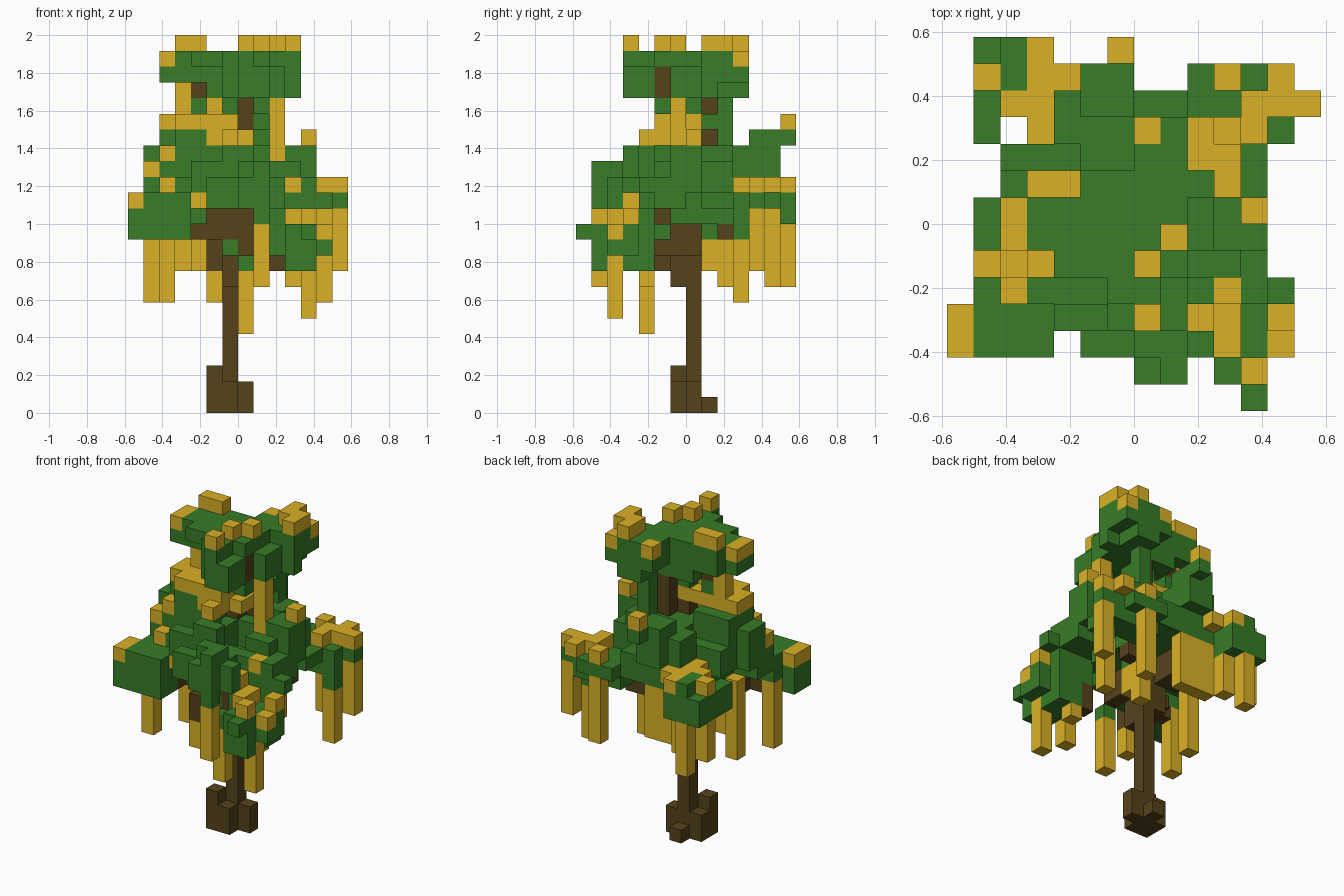
import bpy
import bmesh
from mathutils import Vector

cube = bpy.data.objects.get("Cube")
if cube:
    bpy.data.objects.remove(cube, do_unlink=True)

UNIT = 1 / 12
cells = {}


def fill(part, x, y, z):
    """Fill a block of cells; later blocks replace earlier ones."""
    for i in range(*x):
        for j in range(*y):
            for k in range(*z):
                cells[i, j, k] = part


def wood(x, y, z):
    fill("trunk", x, y, z)


def leaf(x, y, z):
    fill("leaves", x, y, z)


def gold(x, y, z):
    fill("golden_leaves", x, y, z)


def vine(x, y, low, high):
    gold((x, x + 1), (y, y + 1), (low, high))


def tip(x, y, top):
    vine(x, y, top - 1, top)


# Middle canopy, with a notch at the front that bares the trunk
leaf(x=(-5, 0), y=(-2, 3), z=(14, 16))
leaf(x=(0, 4), y=(0, 3), z=(14, 16))
leaf(x=(2, 4), y=(-2, 0), z=(14, 16))
leaf(x=(-4, 3), y=(-3, 3), z=(13, 14))
leaf(x=(-4, 0), y=(-3, -2), z=(14, 15))
leaf(x=(-3, 2), y=(-4, -2), z=(13, 15))
leaf(x=(-3, 1), y=(-4, -3), z=(15, 16))
leaf(x=(-1, 0), y=(-3, -2), z=(15, 17))
leaf(x=(-2, 3), y=(-5, -4), z=(13, 15))
leaf(x=(0, 2), y=(-5, -4), z=(13, 16))
leaf(x=(0, 1), y=(-6, -5), z=(13, 15))
leaf(x=(1, 2), y=(-6, -5), z=(12, 16))
leaf(x=(-1, 1), y=(-4, -3), z=(15, 17))
leaf(x=(2, 5), y=(-3, 0), z=(13, 15))
leaf(x=(3, 5), y=(-1, 1), z=(14, 17))
leaf(x=(4, 5), y=(1, 3), z=(13, 14))
leaf(x=(5, 6), y=(-3, -2), z=(13, 14))
leaf(x=(4, 5), y=(-3, -2), z=(12, 15))
leaf(x=(-6, -4), y=(-1, 1), z=(14, 17))
leaf(x=(-6, -4), y=(-2, 0), z=(13, 15))
leaf(x=(-5, -4), y=(-1, 2), z=(15, 18))
leaf(x=(-4, -2), y=(-2, 2), z=(15, 18))
leaf(x=(-2, -1), y=(-2, 3), z=(15, 17))
leaf(x=(-1, 3), y=(1, 3), z=(15, 17))
leaf(x=(-3, 2), y=(3, 5), z=(13, 15))
leaf(x=(-3, 0), y=(3, 5), z=(14, 17))
leaf(x=(-2, 0), y=(4, 6), z=(15, 18))
leaf(x=(-1, 0), y=(6, 7), z=(17, 18))
leaf(x=(1, 2), y=(2, 3), z=(16, 20))
leaf(x=(1, 2), y=(1, 2), z=(18, 19))

# Front clusters
leaf(x=(-7, -3), y=(-5, -3), z=(11, 13))
leaf(x=(-6, -3), y=(-5, -3), z=(13, 14))
leaf(x=(-6, -2), y=(-3, -2), z=(12, 14))
leaf(x=(3, 5), y=(-6, -2), z=(9, 12))
leaf(x=(4, 5), y=(-7, -6), z=(11, 12))
leaf(x=(2, 4), y=(-4, -2), z=(10, 13))
leaf(x=(5, 6), y=(-5, -3), z=(10, 12))

# Back clusters
leaf(x=(2, 6), y=(3, 5), z=(12, 14))
leaf(x=(5, 6), y=(3, 4), z=(11, 12))
leaf(x=(2, 5), y=(5, 6), z=(13, 14))
leaf(x=(6, 7), y=(4, 5), z=(13, 14))
leaf(x=(-6, -3), y=(5, 7), z=(12, 14))
leaf(x=(-6, -5), y=(3, 5), z=(12, 14))
leaf(x=(-5, -3), y=(4, 5), z=(12, 14))
leaf(x=(-5, -4), y=(5, 7), z=(14, 15))

# Crown
leaf(x=(-4, -1), y=(-1, 2), z=(21, 23))
leaf(x=(-5, -4), y=(-1, 1), z=(21, 22))
leaf(x=(-3, -1), y=(-2, -1), z=(22, 23))
leaf(x=(-2, -1), y=(-1, 2), z=(20, 21))
leaf(x=(0, 1), y=(-4, -1), z=(20, 23))
leaf(x=(1, 2), y=(-4, -2), z=(20, 22))
leaf(x=(1, 2), y=(-2, -1), z=(22, 23))
leaf(x=(-1, 0), y=(-3, -1), z=(20, 23))
leaf(x=(-1, 2), y=(-1, 2), z=(20, 23))
leaf(x=(2, 3), y=(-1, 1), z=(20, 22))
leaf(x=(1, 3), y=(1, 4), z=(20, 23))
leaf(x=(3, 4), y=(1, 2), z=(20, 23))
leaf(x=(3, 4), y=(2, 4), z=(21, 23))
leaf(x=(0, 1), y=(2, 4), z=(21, 23))
leaf(x=(1, 2), y=(-2, -1), z=(19, 20))
leaf(x=(-3, -2), y=(0, 1), z=(18, 20))

# Golden crown tips
gold(x=(-5, -4), y=(-1, 1), z=(22, 23))
gold(x=(-4, -2), y=(1, 2), z=(23, 24))
gold(x=(2, 4), y=(2, 3), z=(23, 24))
for x, y in ((0, -4), (0, -2), (1, -1), (3, 1), (2, 3)):
    tip(x, y, 24)
tip(0, 3, 23)
tip(3, 3, 23)

# Golden tips on the middle and outer foliage
gold(x=(-7, -6), y=(-5, -3), z=(13, 14))
gold(x=(4, 7), y=(4, 5), z=(14, 15))
gold(x=(-5, -3), y=(4, 5), z=(14, 15))
gold(x=(-4, -2), y=(5, 6), z=(14, 15))
gold(x=(3, 4), y=(-5, -3), z=(12, 13))
for x, y in ((-4, 6), (-4, 3), (-6, 5), (3, 5), (5, 5), (4, 3), (3, -3), (-5, -3)):
    tip(x, y, 15)
for x, y, top in ((-5, -2, 17), (-6, -2, 16), (4, 0, 18), (-1, 6, 19),
                  (2, -4, 14), (2, -3, 14), (-3, -4, 14), (4, -6, 13),
                  (5, -5, 12), (5, -4, 13)):
    tip(x, y, top)

# Trunk and root blocks
wood(x=(-1, 0), y=(0, 1), z=(0, 18))
wood(x=(0, 1), y=(1, 2), z=(12, 20))
wood(x=(-2, 0), y=(-1, 1), z=(0, 2))
wood(x=(-2, -1), y=(-1, 0), z=(2, 3))
wood(x=(0, 1), y=(0, 1), z=(0, 2))
wood(x=(-1, 0), y=(1, 2), z=(0, 1))

# Branches
wood(x=(-2, 0), y=(-1, 1), z=(9, 12))
wood(x=(-1, 0), y=(-1, 0), z=(8, 9))
wood(x=(-2, 1), y=(-2, 1), z=(11, 13))
wood(x=(-2, -1), y=(-2, -1), z=(9, 11))
wood(x=(0, 1), y=(-2, 1), z=(10, 12))
wood(x=(-2, -1), y=(-3, -2), z=(9, 11))
wood(x=(-4, -2), y=(-2, -1), z=(11, 12))
wood(x=(-5, -3), y=(-3, -2), z=(11, 12))
wood(x=(1, 3), y=(2, 3), z=(11, 12))
wood(x=(2, 3), y=(-3, -2), z=(9, 11))
wood(x=(-3, -1), y=(1, 3), z=(11, 13))
wood(x=(1, 2), y=(-2, -1), z=(20, 22))
wood(x=(-3, -2), y=(0, 1), z=(20, 21))

# Golden shelf below the crown
gold(x=(-5, -4), y=(-1, 1), z=(18, 19))
gold(x=(-4, 0), y=(-2, 1), z=(18, 19))
gold(x=(-2, -1), y=(-2, 0), z=(17, 18))
gold(x=(0, 1), y=(-1, 1), z=(17, 18))
gold(x=(-1, 0), y=(-3, -1), z=(17, 18))
leaf(x=(-1, 0), y=(0, 1), z=(19, 20))

# Hanging vines
gold(x=(-3, 0), y=(4, 5), z=(9, 13))
vine(2, -1, low=16, high=20)
vine(-4, 0, low=19, high=21)
vine(-2, -1, low=17, high=20)
vine(-6, -3, low=7, high=12)
vine(-5, 0, low=7, high=13)
vine(-2, -3, low=7, high=9)
vine(0, -3, low=5, high=9)
vine(1, -6, low=8, high=12)
vine(4, -5, low=6, high=11)
vine(3, -3, low=8, high=9)
vine(5, 3, low=7, high=11)
vine(6, 4, low=9, high=13)
vine(3, 5, low=8, high=13)
vine(1, 1, low=9, high=11)
vine(1, 2, low=8, high=11)
vine(-5, 6, low=8, high=12)
vine(-6, 5, low=9, high=12)
vine(-4, 5, low=9, high=12)

# Leaf sprigs between the branches
leaf(x=(1, 3), y=(-1, 3), z=(12, 13))
leaf(x=(1, 2), y=(1, 2), z=(11, 12))
leaf(x=(1, 2), y=(-2, -1), z=(11, 12))
leaf(x=(-1, 0), y=(-2, -1), z=(10, 11))
leaf(x=(0, 1), y=(-3, -2), z=(9, 10))

# Exposed cell sides become the mesh of each part
COLOURS = {
    "trunk": ("bark brown", (0.09, 0.055, 0.011, 1)),
    "leaves": ("leaf green", (0.038, 0.2, 0.021, 1)),
    "golden_leaves": ("golden yellow", (0.7, 0.44, 0.019, 1)),
}


def cell_sides():
    for axis in range(3):
        for sign in (-1, 1):
            n, u = Vector(), Vector()
            n[axis] = sign
            u[(axis + 1) % 3] = 1
            yield n, u, n.cross(u)


def build(part, colour_name, colour):
    mat = bpy.data.materials.new(colour_name)
    mat.use_nodes = True
    mat.diffuse_color = colour
    shader = next(n for n in mat.node_tree.nodes if n.type == "BSDF_PRINCIPLED")
    shader.inputs["Base Color"].default_value = colour
    bm = bmesh.new()
    for cell, owner in cells.items():
        if owner != part:
            continue
        middle = Vector(cell) + Vector((0.5, 0.5, 0.5))
        for n, u, v in cell_sides():
            if tuple(int(a + b) for a, b in zip(cell, n)) in cells:
                continue
            ring = (-u - v, u - v, u + v, v - u)
            bm.faces.new([bm.verts.new((middle + (n + r) / 2) * UNIT) for r in ring])
    bmesh.ops.remove_doubles(bm, verts=bm.verts, dist=UNIT / 100)
    mesh = bpy.data.meshes.new(part)
    bm.to_mesh(mesh)
    bm.free()
    mesh.materials.append(mat)
    bpy.context.collection.objects.link(bpy.data.objects.new(part, mesh))


for part, (colour_name, colour) in COLOURS.items():
    build(part, colour_name, colour)
